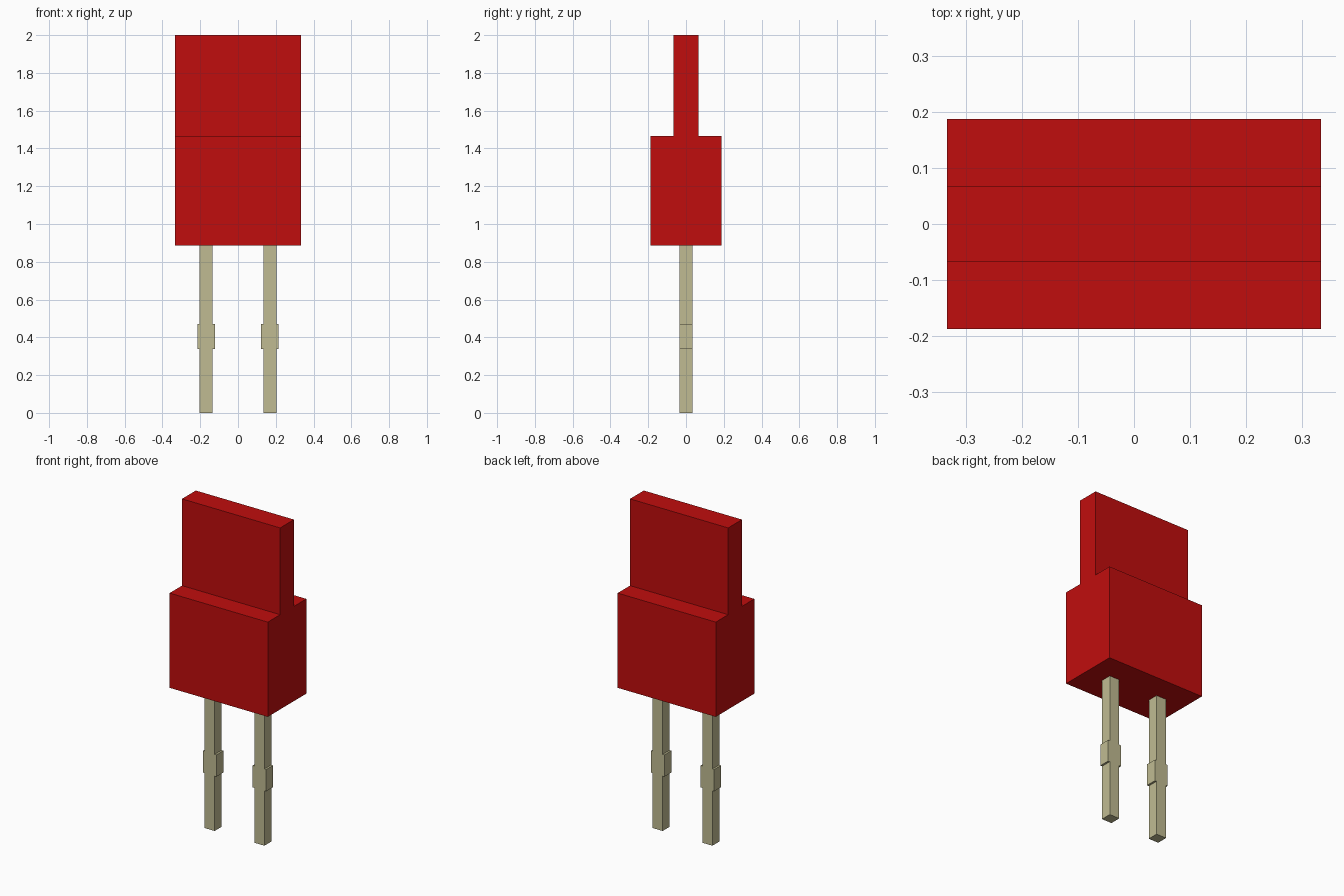
import bpy
import bmesh
from mathutils import Matrix

old = bpy.data.objects.get("Cube")
if old:
    bpy.data.objects.remove(old, do_unlink=True)


def make_material(name, rgb):
    mat = bpy.data.materials.new(name)
    mat.use_nodes = True
    mat.diffuse_color = (*rgb, 1)
    mat.node_tree.nodes["Principled BSDF"].inputs["Base Color"].default_value = (*rgb, 1)
    return mat


def extrude_profile(name, points, width, mat, along_x=True):
    """Extrude a closed outline symmetrically along x or y."""
    bm = bmesh.new()
    h = width / 2
    verts = [bm.verts.new((-h, a, z) if along_x else (a, -h, z)) for a, z in points]
    face = bm.faces.new(verts)
    moved = bmesh.ops.extrude_face_region(bm, geom=[face])["geom"]
    step = (width, 0, 0) if along_x else (0, width, 0)
    bmesh.ops.translate(bm, vec=step, verts=[g for g in moved if isinstance(g, bmesh.types.BMVert)])
    bmesh.ops.recalc_face_normals(bm, faces=bm.faces)
    mesh = bpy.data.meshes.new(name)
    bm.to_mesh(mesh)
    bm.free()
    mesh.materials.append(mat)
    obj = bpy.data.objects.new(name, mesh)
    bpy.context.collection.objects.link(obj)
    return obj


def mirrored(half):
    """Complete a right-hand outline, listed bottom to top, with its mirror."""
    return half + [(-a, z) for a, z in reversed(half)]


red = make_material("red plastic", (0.527, 0.004, 0.004))
metal = make_material("pale metal", (0.527, 0.497, 0.287))

# Housing with its thin grip tab, as one stepped side profile
housing = [(0.187, 0.885), (0.187, 1.467), (0.067, 1.467), (0.067, 2.0)]
extrude_profile("housing", mirrored(housing), 0.667, red)

# Two square pins, each with a wider collar
pin = [(0.034, 0), (0.034, 0.337), (0.046, 0.337),
       (0.046, 0.471), (0.034, 0.471), (0.034, 0.885)]
for side, x in (("left", 0.169), ("right", -0.169)):
    obj = extrude_profile(side + "_pin", mirrored(pin), 0.067, metal, along_x=False)
    obj.data.transform(Matrix.Translation((x, 0, 0)))
